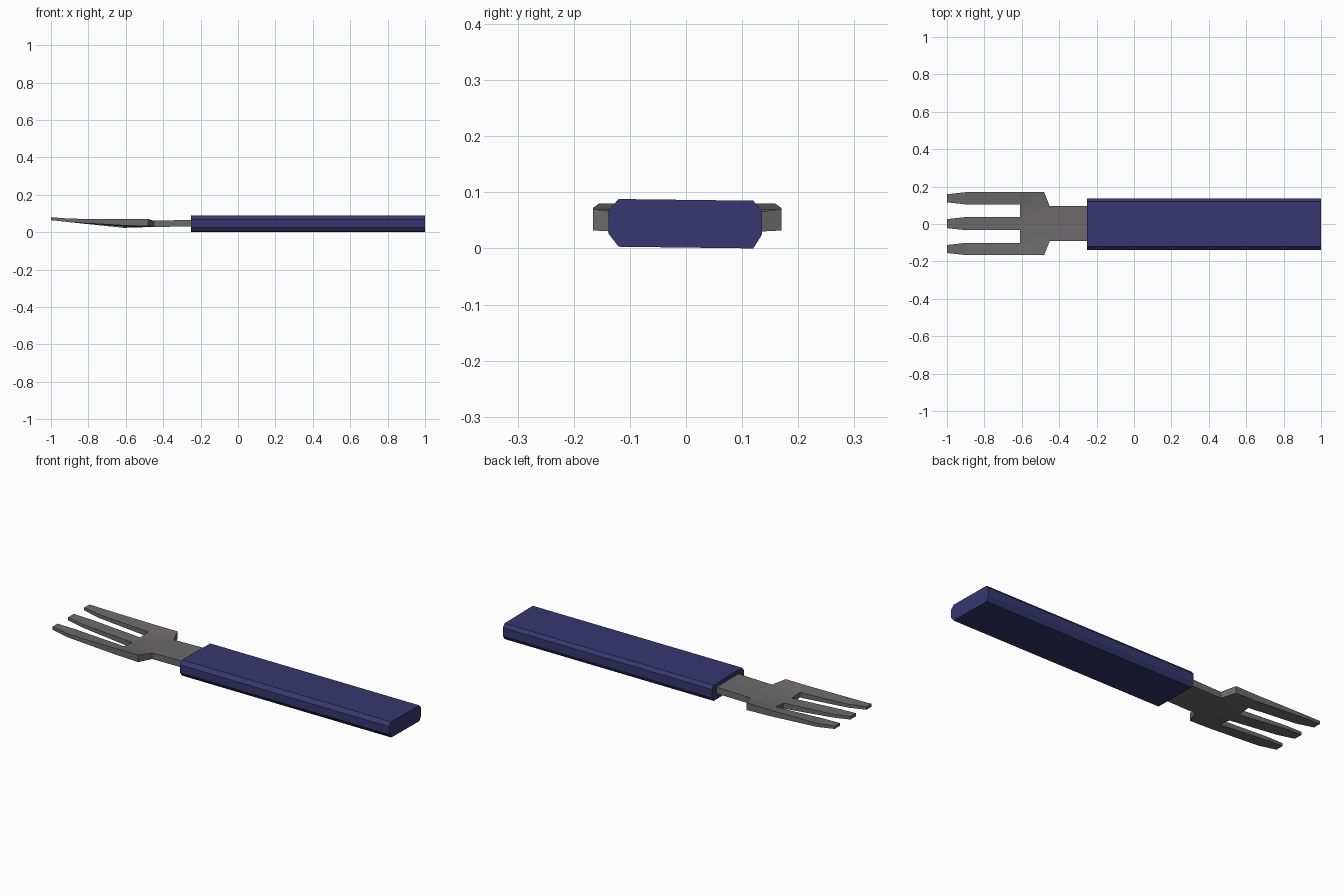
import bpy, bmesh

if "Cube" in bpy.data.objects:
    bpy.data.objects.remove(bpy.data.objects["Cube"])


def material(name, rgb):
    m = bpy.data.materials.new(name)
    m.diffuse_color = (*rgb, 1)
    m.use_nodes = True
    m.node_tree.nodes["Principled BSDF"].inputs["Base Color"].default_value = m.diffuse_color
    return m


def add_object(name, bm, mat):
    bmesh.ops.recalc_face_normals(bm, faces=bm.faces[:])
    me = bpy.data.meshes.new(name)
    bm.to_mesh(me)
    bm.free()
    me.materials.append(mat)
    ob = bpy.data.objects.new(name, me)
    bpy.context.collection.objects.link(ob)
    return ob


blue = material("navy blue", (0.038, 0.038, 0.16))
grey = material("steel grey", (0.15, 0.145, 0.145))

# Handle: chamfered bar, profile (y, z) pulled along x
profile = [(-0.12, 0.003), (0.12, 0.0), (0.135, 0.024), (0.135, 0.067),
           (0.12, 0.085), (-0.12, 0.088), (-0.138, 0.068), (-0.138, 0.026)]
bm = bmesh.new()
end = bm.faces.new([bm.verts.new((-0.25, y, z)) for y, z in profile])
ext = bmesh.ops.extrude_face_region(bm, geom=[end], use_keep_orig=True)
for v in ext["geom"]:
    if isinstance(v, bmesh.types.BMVert):
        v.co.x = 1.0
add_object("handle", bm, blue)

# Fork head: half plan of points (x, y, top z, bottom z), mirrored over y
points = {
    "neck_mid": (-0.24, 0, 0.066, 0.030), "neck_side": (-0.24, 0.093, 0.066, 0.030),
    "base_mid": (-0.45, 0, 0.059, 0.028), "base_side": (-0.45, 0.093, 0.061, 0.028),
    "shoulder": (-0.48, 0.168, 0.070, 0.032),
    "root_out": (-0.61, 0.168, 0.069, 0.036), "root_in": (-0.61, 0.103, 0.058, 0.030),
    "slot_in": (-0.61, 0.035, 0.053, 0.023), "slot_mid": (-0.61, 0, 0.053, 0.023),
    "outer_a": (-0.90, 0.168, 0.072, 0.053), "outer_b": (-0.90, 0.103, 0.072, 0.053),
    "outer_tip_a": (-1.0, 0.157, 0.080, 0.064), "outer_tip_b": (-1.0, 0.114, 0.080, 0.064),
    "centre_a": (-0.90, 0.035, 0.071, 0.053), "centre_b": (-0.90, 0, 0.071, 0.053),
    "centre_tip_a": (-1.0, 0.024, 0.080, 0.064), "centre_tip_b": (-1.0, 0, 0.080, 0.064),
}
faces = [
    "neck_mid neck_side base_side base_mid",
    "base_mid base_side slot_in slot_mid",
    "base_side root_in slot_in",
    "base_side shoulder root_in",
    "shoulder root_out root_in",
    "root_out outer_a outer_b root_in",
    "outer_a outer_tip_a outer_tip_b outer_b",
    "slot_in centre_a centre_b slot_mid",
    "centre_a centre_tip_a centre_tip_b centre_b",
]
bm = bmesh.new()
top = {k: bm.verts.new((x, y, t)) for k, (x, y, t, b) in points.items()}
low = {k: bm.verts.new((x, y, b)) for k, (x, y, t, b) in points.items()}
count = {}
for f in faces:
    names = f.split()
    bm.faces.new([top[n] for n in names])
    bm.faces.new([low[n] for n in reversed(names)])
    for pair in zip(names, names[1:] + names[:1]):
        key = tuple(sorted(pair))
        count[key] = count.get(key, 0) + 1
# Side walls on the outline, left open on the mirror plane
for (a, b), n in count.items():
    if n == 1 and points[a][1] + points[b][1] > 0:
        bm.faces.new([top[a], top[b], low[b], low[a]])
head = add_object("fork_head", bm, grey)
head.location.y = 0.002
mirror = head.modifiers.new("mirror", "MIRROR")
mirror.use_axis = (False, True, False)
